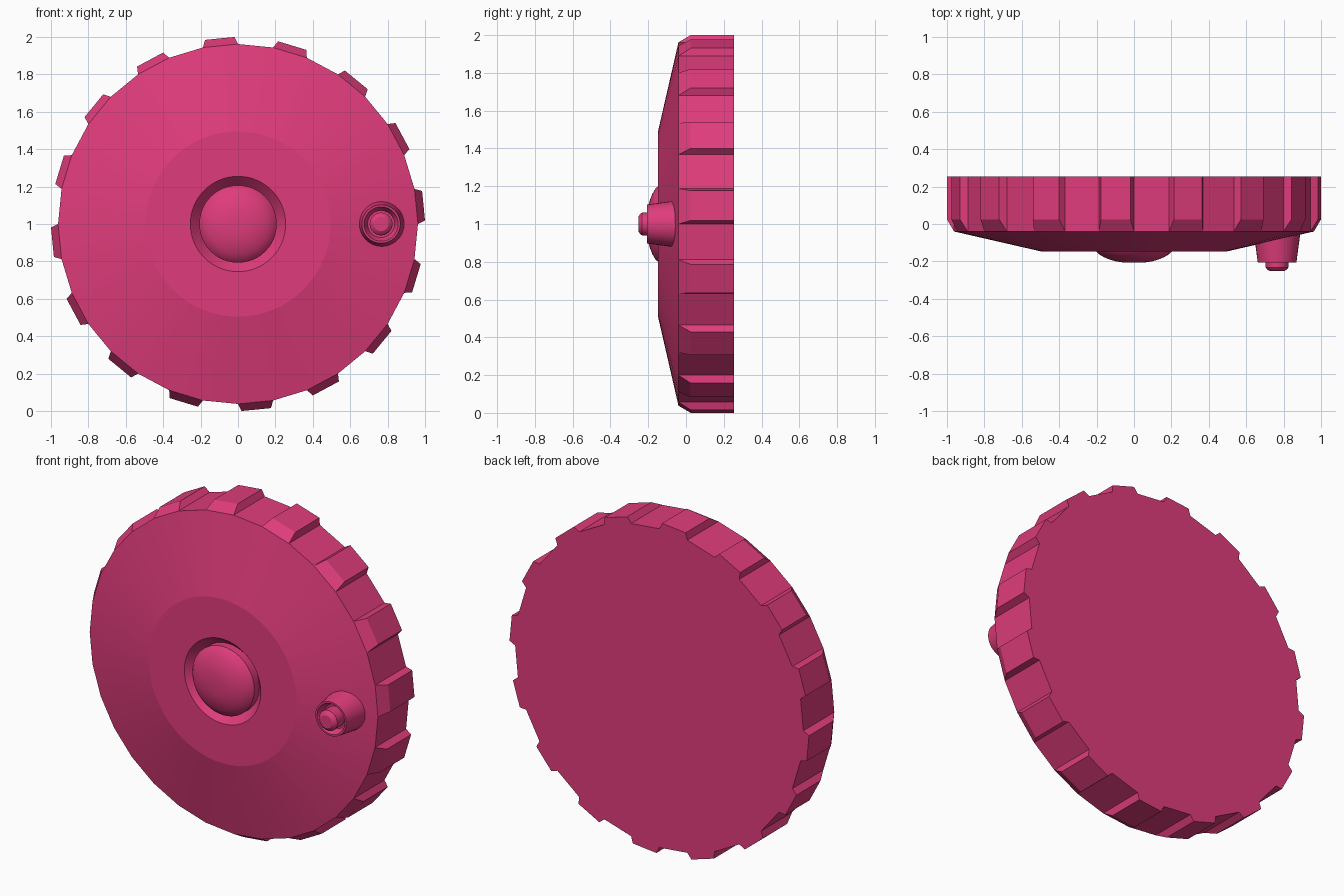
import bpy, bmesh
from math import sin, cos, pi, radians

if "Cube" in bpy.data.objects:
    bpy.data.objects.remove(bpy.data.objects["Cube"])

pink = bpy.data.materials.new("pink")
pink.diffuse_color = (0.74, 0.045, 0.2, 1)
pink.use_nodes = True
pink.node_tree.nodes["Principled BSDF"].inputs["Base Color"].default_value = pink.diffuse_color
STEP = 2 * pi / 32          # one side of the 32-sided wheel
RIM, FRONT, BACK = 0.962, -0.04, 0.255


def at(r, a, y, cx=0.0):
    return (cx + r * cos(a), y, 1 + r * sin(a))


def finish(bm, name, angle):
    bmesh.ops.remove_doubles(bm, verts=bm.verts, dist=1e-5)
    bmesh.ops.recalc_face_normals(bm, faces=bm.faces)
    me = bpy.data.meshes.new(name)
    bm.to_mesh(me)
    bm.free()
    ob = bpy.data.objects.new(name, me)
    bpy.context.collection.objects.link(ob)
    me.materials.append(pink)
    bpy.ops.object.select_all(action='DESELECT')
    ob.select_set(True)
    bpy.context.view_layer.objects.active = ob
    bpy.ops.object.shade_smooth_by_angle(angle=radians(angle))
    return ob


def revolve(bm, profile, n=64, cx=0.0, polygon_rings=0):
    """Rings around the y axis; the first few rings follow the 32-sided outline."""
    rings = []
    for i, (r, y) in enumerate(profile):
        ring = []
        for k in range(n):
            flat = cos(STEP / 2) if i < polygon_rings and k % 2 else 1
            ring.append(bm.verts.new(at(r * flat, 2 * pi * k / n, y, cx)))
        rings.append(ring)
    for a, b in zip(rings, rings[1:]):
        for k in range(n):
            bm.faces.new((a[k], a[(k + 1) % n], b[(k + 1) % n], b[k]))
    bm.faces.new(rings[0])
    bm.faces.new(rings[-1])


# Wheel body: rim, shallow cone, flat face and central recess
bm = bmesh.new()
revolve(bm, [(RIM, BACK), (RIM, FRONT), (0.495, -0.147), (0.255, -0.147),
             (0.205, -0.09)], polygon_rings=2)
finish(bm, "wheel_body", 10)

# Grip teeth: one on every second side, chamfered at the front
bm = bmesh.new()
for k in range(16):
    a0 = 2 * k * STEP
    a1 = a0 + STEP
    i0, i1 = a0 + radians(1.1), a1 - radians(1.1)
    pts = [(RIM, a0, BACK), (RIM, a1, BACK), (1.0, i1, BACK), (1.0, i0, BACK),
           (RIM, a0, FRONT), (RIM, a1, FRONT), (1.0, i1, 0.025), (1.0, i0, 0.025)]
    v = [bm.verts.new(at(*p)) for p in pts]
    for f in ((0, 1, 2, 3), (4, 5, 6, 7), (3, 2, 6, 7), (0, 3, 7, 4),
              (1, 2, 6, 5), (0, 1, 5, 4)):
        bm.faces.new([v[i] for i in f])
finish(bm, "grip_teeth", 10)

# Domed hub button
bm = bmesh.new()
revolve(bm, [(0.207, -0.085), (0.207, -0.14), (0.19, -0.16), (0.162, -0.177),
             (0.13, -0.19), (0.095, -0.2), (0.055, -0.206)], n=48)
finish(bm, "hub_dome", 30)

# Side knob: tapered collar with a recess, and a small pin
bm = bmesh.new()
revolve(bm, [(0.127, -0.03), (0.103, -0.207), (0.092, -0.207), (0.072, -0.165)],
        n=32, cx=0.765)
finish(bm, "knob_collar", 30)
bm = bmesh.new()
revolve(bm, [(0.061, -0.15), (0.061, -0.232), (0.053, -0.243), (0.038, -0.252)],
        n=32, cx=0.765)
finish(bm, "knob_pin", 30)
